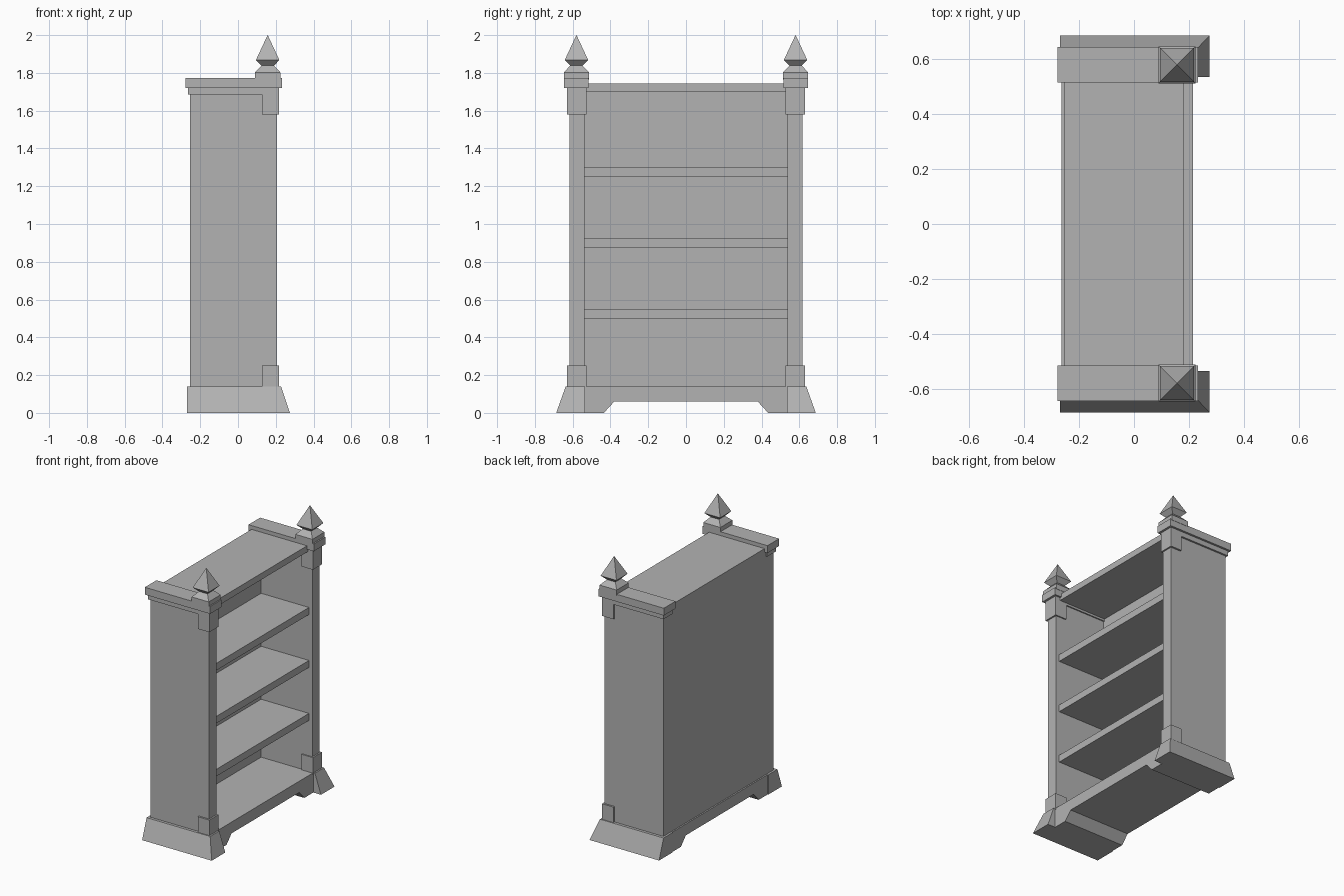
import bpy
import bmesh

cube = bpy.data.objects.get("Cube")
if cube:
    bpy.data.objects.remove(cube, do_unlink=True)

GREY = (0.45, 0.45, 0.45, 1.0)
mat = bpy.data.materials.new("plain grey")
mat.use_nodes = True
mat.diffuse_color = GREY
mat.node_tree.nodes["Principled BSDF"].inputs["Base Color"].default_value = GREY


def finish(bm, name):
    bmesh.ops.recalc_face_normals(bm, faces=bm.faces)
    mesh = bpy.data.meshes.new(name)
    bm.to_mesh(mesh)
    bm.free()
    mesh.materials.append(mat)
    obj = bpy.data.objects.new(name, mesh)
    bpy.context.collection.objects.link(obj)
    return obj


def loft(name, sections):
    """Stack rectangles (x0, x1, y0, y1, z) into a closed solid."""
    bm = bmesh.new()
    rings = [[bm.verts.new(p) for p in ((x0, y0, z), (x1, y0, z), (x1, y1, z), (x0, y1, z))]
             for x0, x1, y0, y1, z in sections]
    for low, high in zip(rings, rings[1:]):
        for i in range(4):
            j = (i + 1) % 4
            bm.faces.new((low[i], low[j], high[j], high[i]))
    bm.faces.new(rings[0])
    bm.faces.new(rings[-1])
    return finish(bm, name)


def box(name, x, y, z):
    return loft(name, [(*x, *y, z[0]), (*x, *y, z[1])])


def mirrored(obj):
    """Repeat a part at the other end of the bookcase."""
    mod = obj.modifiers.new("mirror", "MIRROR")
    mod.use_axis = (False, True, False)
    return obj


# Carcass: back, top board and shelves
inner = (-0.54, 0.54)
box("back_panel", (-0.255, -0.195), inner, (0.14, 1.70))
box("top_board", (-0.255, 0.18), inner, (1.70, 1.745))
for i in range(3):
    z = 0.50 + 0.375 * i
    box(f"shelf_{i + 1}", (-0.20, 0.18), inner, (z, z + 0.05))

# Side panels
mirrored(box("side_panel", (-0.255, 0.206), (0.537, 0.617), (0.13, 1.70)))

# Plinth with a shallow cut-out between the brackets
half = [(0.54, 0.14), (0.54, 0.0), (0.435, 0.0), (0.38, 0.06)]
outline = half + [(-y, z) for y, z in reversed(half)]
bm = bmesh.new()
face = bm.faces.new([bm.verts.new((-0.265, y, z)) for y, z in outline])
ext = bmesh.ops.extrude_face_region(bm, geom=[face])
for v in ext["geom"]:
    if isinstance(v, bmesh.types.BMVert):
        v.co.x = 0.215
finish(bm, "plinth")

# Flared feet
mirrored(loft("foot", [(-0.27, 0.275, 0.535, 0.687, 0.0),
                       (-0.27, 0.228, 0.535, 0.637, 0.14)]))

# Corner blocks at the bottom and top of each front post
for name, z in (("lower_corner_block", (0.13, 0.25)), ("upper_corner_block", (1.58, 1.72))):
    mirrored(box(name, (0.127, 0.217), (0.528, 0.63), z))

# Stepped cornices over the sides
mirrored(box("cornice_lower", (-0.265, 0.217), (0.528, 0.63), (1.685, 1.725)))
mirrored(box("cornice_upper", (-0.278, 0.233), (0.515, 0.645), (1.72, 1.772)))

# Finials: square base, waist and pyramid tip
CX, CY = 0.157, 0.58
profile = [(0.067, 1.765), (0.067, 1.803), (0.033, 1.838), (0.062, 1.868), (0.0005, 2.0)]
mirrored(loft("finial", [(CX - r, CX + r, CY - r, CY + r, z) for r, z in profile]))
